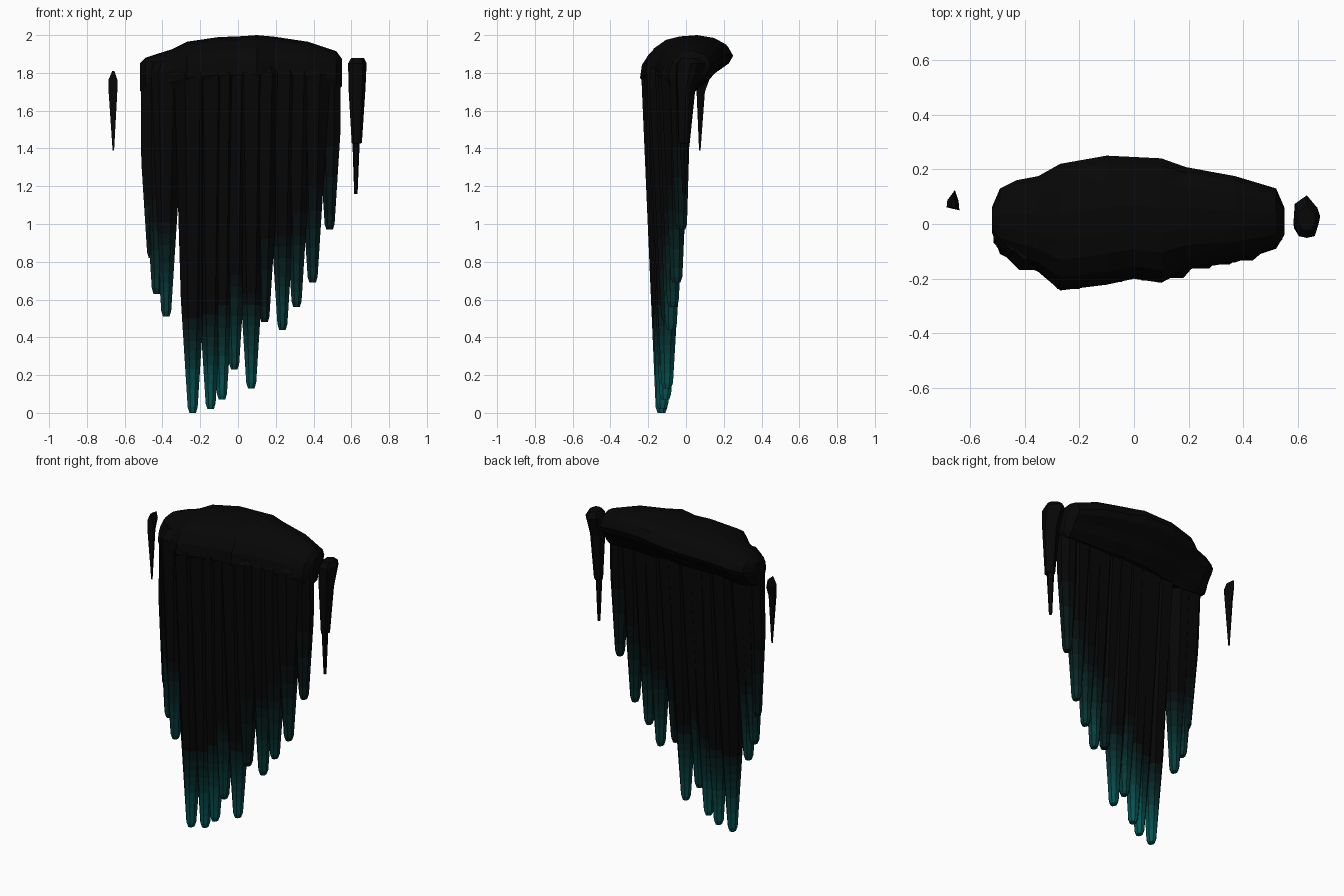
import bpy, bmesh, math

# Black-to-teal shades, dark first
LEVELS = 13
mats = []
for i in range(LEVELS):
    f = i / (LEVELS - 1)
    m = bpy.data.materials.new("ice_shade_%d" % i)
    m.diffuse_color = (0.002, 0.002 + 0.1 * f ** 1.6, 0.002 + 0.1 * f ** 1.6, 1)
    mats.append(m)


def make_object(name, bm):
    bmesh.ops.recalc_face_normals(bm, faces=bm.faces)
    me = bpy.data.meshes.new(name)
    bm.to_mesh(me)
    bm.free()
    for m in mats:
        me.materials.append(m)
    ob = bpy.data.objects.new(name, me)
    bpy.context.collection.objects.link(ob)
    return ob


def loft(bm, rings, shades=None):
    """Skin a list of equal-sized point rings and close both ends."""
    vs = [[bm.verts.new(p) for p in r] for r in rings]
    n = len(vs[0])
    for k in range(len(vs) - 1):
        for i in range(n):
            j = (i + 1) % n
            f = bm.faces.new((vs[k][i], vs[k][j], vs[k + 1][j], vs[k + 1][i]))
            f.material_index = shades[k] if shades else 0
    bm.faces.new(vs[0]).material_index = shades[0] if shades else 0
    bm.faces.new(vs[-1][::-1]).material_index = shades[-1] if shades else 0


def icicle(bm, x, tip, yf, yb, ytip, shade, wide=0.1):
    """Tapered eight-sided drip from the cap down to a blunt tip."""
    length = 1.8 - tip
    us = [0, 0.03, 0.08, 0.13, 0.18, 0.23, 0.28, 0.33, 0.38, 0.44, 0.5, 0.6,
          length, length + 0.06]
    rings, cols = [], []
    for k, u in enumerate(us):
        f = min(u / length, 1)
        end = 0.7 if k == 0 else 0.6 if k == len(us) - 1 else 1
        hx = min(0.025 + 0.065 * u, wide) * end
        hy = (0.03 + ((yb - yf) / 2 - 0.03) * f) * end
        cy = ytip + ((yf + yb) / 2 - ytip) * f
        rings.append([(x + hx * math.cos(math.pi * (a + .5) / 4) * 1.06,
                       cy + hy * math.sin(math.pi * (a + .5) / 4) * 1.06,
                       tip + u) for a in range(8)])
        cols.append(round(shade * max(0, 1 - u / 0.52) ** 1.1))
    loft(bm, rings, cols)


# Hanging curtain: x, tip z, front y, back y at the top, tip y, tip shade, max half width
drips = [
    (-0.455, 0.82, -0.10, 0.03, -0.07, 3, 0.06),
    (-0.43, 0.63, -0.13, 0.03, -0.08, 6, 0.075),
    (-0.38, 0.51, -0.17, 0.03, -0.09, 8),
    (-0.24, 0.00, -0.24, 0.03, -0.13, 12),
    (-0.145, 0.02, -0.225, 0.03, -0.125, 12),
    (-0.085, 0.07, -0.215, 0.03, -0.11, 12),
    (-0.02, 0.23, -0.20, 0.03, -0.11, 8),
    (0.07, 0.13, -0.21, 0.03, -0.10, 11),
    (0.14, 0.48, -0.20, 0.03, -0.10, 3),
    (0.235, 0.44, -0.165, 0.03, -0.08, 8),
    (0.31, 0.56, -0.15, 0.03, -0.07, 6),
    (0.395, 0.69, -0.135, 0.03, -0.05, 5),
    (0.485, 0.97, -0.09, 0.03, -0.025, 3, 0.06),
]
bm = bmesh.new()
for d in drips:
    icicle(bm, *d)
curtain = make_object("icicle_curtain", bm)

# Overhanging cap: x, front y, back y, top z, thickness factor
stations = [
    (-0.52, -0.03, 0.06, 1.85, 0.5), (-0.49, -0.11, 0.13, 1.88, 0.65),
    (-0.43, -0.14, 0.16, 1.9, 0.75), (-0.35, -0.175, 0.175, 1.925, 0.85),
    (-0.27, -0.243, 0.22, 1.965, 0.95), (-0.10, -0.222, 0.25, 1.99, 1),
    (0.0, -0.2, 0.245, 1.993, 1), (0.10, -0.215, 0.24, 2.0, 1),
    (0.19, -0.167, 0.208, 1.992, 1), (0.37, -0.14, 0.175, 1.965, 0.9),
    (0.52, -0.09, 0.13, 1.915, 0.75), (0.55, -0.04, 0.06, 1.875, 0.5),
]
# Cross-section: fraction front to back, drop below the top
section = [(0.0, 0.2), (0.02, 0.13), (0.1, 0.07), (0.24, 0.025), (0.4, 0.007),
           (0.6, 0.0), (0.8, 0.015), (0.94, 0.05), (1.0, 0.10), (0.95, 0.14),
           (0.8, 0.19), (0.7, 0.24), (0.56, 0.29), (0.1, 0.29)]
bm = bmesh.new()
loft(bm, [[(x, yf + (yb - yf) * t, zt - d * k) for t, d in section]
          for x, yf, yb, zt, k in stations])
bmesh.ops.triangulate(bm, faces=bm.faces)
cap = make_object("cap", bm)

# Fuse curtain and cap into one skin
mod = curtain.modifiers.new("fuse", 'BOOLEAN')
mod.operation = 'UNION'
mod.solver = 'EXACT'
mod.use_self = True
mod.object = cap
dg = bpy.context.evaluated_depsgraph_get()
fused = bpy.data.meshes.new_from_object(curtain.evaluated_get(dg))
curtain.modifiers.clear()
curtain.data = fused
bpy.data.objects.remove(cap)


def shard(name, outline, levels):
    """Loose icicle: plan outline scaled at each (z, cx, cy, sx, sy)."""
    bm = bmesh.new()
    loft(bm, [[(cx + px * sx, cy + py * sy, z) for px, py in outline]
              for z, cx, cy, sx, sy in levels])
    make_object(name, bm)


# Small loose icicle on the left
shard("left_icicle", [(-1, -0.7), (1, -1), (0.9, -0.1), (0.3, 1), (-0.9, 0)],
      [(1.81, -0.66, 0.085, 0.006, 0.03), (1.765, -0.662, 0.087, 0.023, 0.037),
       (1.70, -0.662, 0.078, 0.023, 0.022), (1.39, -0.66, 0.073, 0.004, 0.004)])

# Larger loose icicle on the right, with a step near its foot
shard("right_icicle",
      [(-1, -0.3), (-0.6, -0.9), (0, -1), (0.6, -0.9), (1, 0), (0.8, 0.4), (0.0, 1), (-0.9, 0.6)],
      [(1.88, 0.633, 0.02, 0.033, 0.045), (1.85, 0.632, 0.027, 0.049, 0.078),
       (1.72, 0.630, 0.0, 0.045, 0.05), (1.43, 0.629, -0.01, 0.027, 0.03),
       (1.425, 0.625, -0.01, 0.019, 0.022), (1.16, 0.624, -0.01, 0.009, 0.009)])
